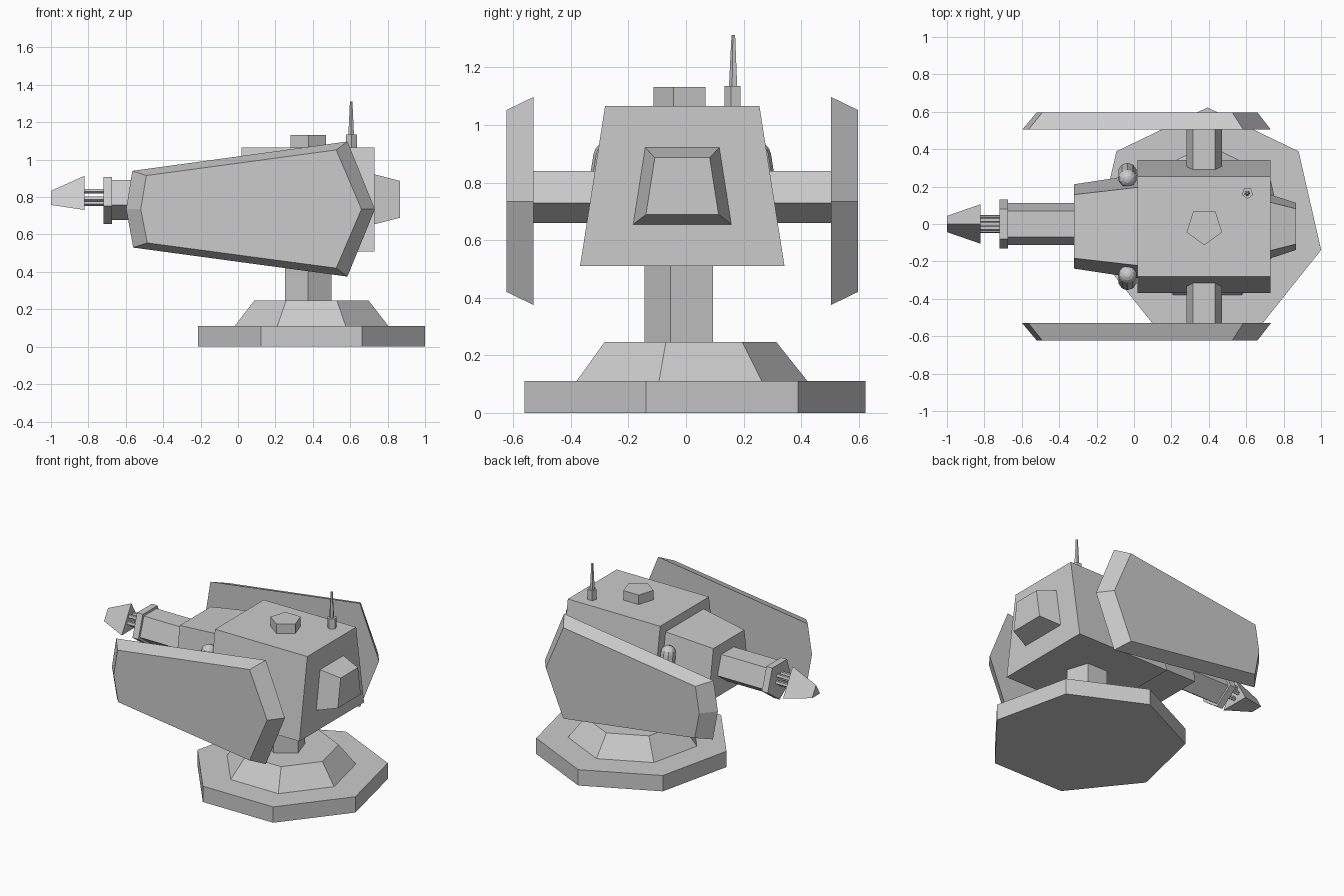
import bpy, bmesh, math
from mathutils import Matrix, Vector

if "Cube" in bpy.data.objects:
    bpy.data.objects.remove(bpy.data.objects["Cube"])

CY = -0.013   # symmetry plane of the turret
CZ = 0.788    # height of the turret axis


def finish(name, bm):
    bmesh.ops.recalc_face_normals(bm, faces=bm.faces[:])
    me = bpy.data.meshes.new(name)
    bm.to_mesh(me)
    bm.free()
    ob = bpy.data.objects.new(name, me)
    bpy.context.collection.objects.link(ob)
    return ob


def loft(name, ring_a, ring_b):
    """Closed solid between two matching rings of points."""
    bm = bmesh.new()
    a = [bm.verts.new(p) for p in ring_a]
    b = [bm.verts.new(p) for p in ring_b]
    n = len(a)
    bm.faces.new(a)
    bm.faces.new(b)
    for i in range(n):
        j = (i + 1) % n
        bm.faces.new((a[i], a[j], b[j], b[i]))
    return finish(name, bm)


def place(axis, u, v, w):
    return {'x': (w, u, v), 'y': (u, w, v), 'z': (u, v, w)}[axis]


def ngon(axis, n, centre, r, w, start):
    pts = []
    for i in range(n):
        t = math.radians(start + 360 * i / n)
        pts.append(place(axis, centre[0] + r * math.cos(t), centre[1] + r * math.sin(t), w))
    return pts


def frustum(name, axis, n, centre, r1, w1, r2, w2, start=-90):
    return loft(name, ngon(axis, n, centre, r1, w1, start), ngon(axis, n, centre, r2, w2, start))


def section(x, s):
    """Trapezoid cross-section of the turret body, scaled by s."""
    return [(x, CY + s * y, CZ + s * z) for y, z in
            ((-0.355, -0.278), (0.355, -0.278), (0.268, 0.278), (-0.268, 0.278))]


# Base and column
frustum("base_plate", 'z', 7, (0.393, 0), 0.623, 0, 0.623, 0.11, 90)
frustum("base_cone", 'z', 7, (0.393, 0), 0.422, 0.11, 0.313, 0.247, 90)
frustum("column", 'z', 5, (0.375, CY), 0.131, 0.24, 0.131, 0.53)

# Turret body with front and rear blocks
loft("turret_body", section(0.02, 1), section(0.73, 1))
loft("front_block", section(0.02, 0.78), section(-0.32, 0.635))
loft("rear_block", section(0.73, 0.48), section(0.865, 0.355))
frustum("roof_hatch", 'z', 5, (0.376, CY), 0.1, 1.06, 0.1, 1.132)

# Gun: barrel, collar, rods and three-sided tip
frustum("barrel", 'x', 5, (0, 0.795), 0.118, -0.32, 0.118, -0.69)
frustum("barrel_collar", 'x', 5, (0, 0.795), 0.138, -0.675, 0.138, -0.72)
for i, (y, z) in enumerate((p[1:] for p in ngon('x', 5, (0, 0.803), 0.037, 0, -90))):
    frustum(f"gun_rod_{i + 1}", 'x', 5, (y, z), 0.014, -0.71, 0.014, -0.83)
loft("gun_tip", ngon('x', 3, (0, 0.792), 0.122, -0.82, 90),
     ngon('x', 3, (0, 0.783), 0.05, -1.0, 90))

# Side struts and bevelled shields
frustum("side_strut", 'y', 5, (0.375, 0.759), 0.1, CY - 0.53, 0.1, CY + 0.53)
INNER = [(-0.565, 0.94), (0.585, 1.097), (0.732, 0.735), (0.585, 0.375), (-0.56, 0.53), (-0.598, 0.735)]
OUTER = [(-0.49, 0.915), (0.525, 1.052), (0.66, 0.735), (0.525, 0.42), (-0.485, 0.555), (-0.52, 0.735)]
for side, s in (("front", -1), ("back", 1)):
    loft(side + "_shield", [(x, CY + s * 0.517, z) for x, z in INNER],
         [(x, CY + s * 0.61, z) for x, z in OUTER])

    # Tilted capsule beside the front block
    bm = bmesh.new()
    bmesh.ops.create_uvsphere(bm, u_segments=10, v_segments=8, radius=0.05)
    mid = [e for e in bm.edges if all(abs(v.co.z) < 1e-4 for v in e.verts)]
    bmesh.ops.split_edges(bm, edges=mid)
    for f in bm.faces:
        up = 1 if f.calc_center_median().z > 0 else -1
        for v in f.verts:
            v.tag = up > 0
    for v in bm.verts:
        v.co.z += 0.105 if v.tag else -0.105
    rim = [e for e in bm.edges if e.is_boundary]
    bmesh.ops.bridge_loops(bm, edges=rim)
    m = Matrix.Translation(Vector((-0.035, CY + s * 0.275, CZ))) @ Matrix.Rotation(s * 0.155, 4, 'X')
    bmesh.ops.transform(bm, matrix=m, verts=bm.verts)
    finish(side + "_capsule", bm)

# Antenna
frustum("antenna_base", 'z', 5, (0.607, 0.165), 0.031, 1.06, 0.031, 1.135)
frustum("antenna_spike", 'z', 5, (0.605, 0.165), 0.016, 1.13, 0.007, 1.312)
